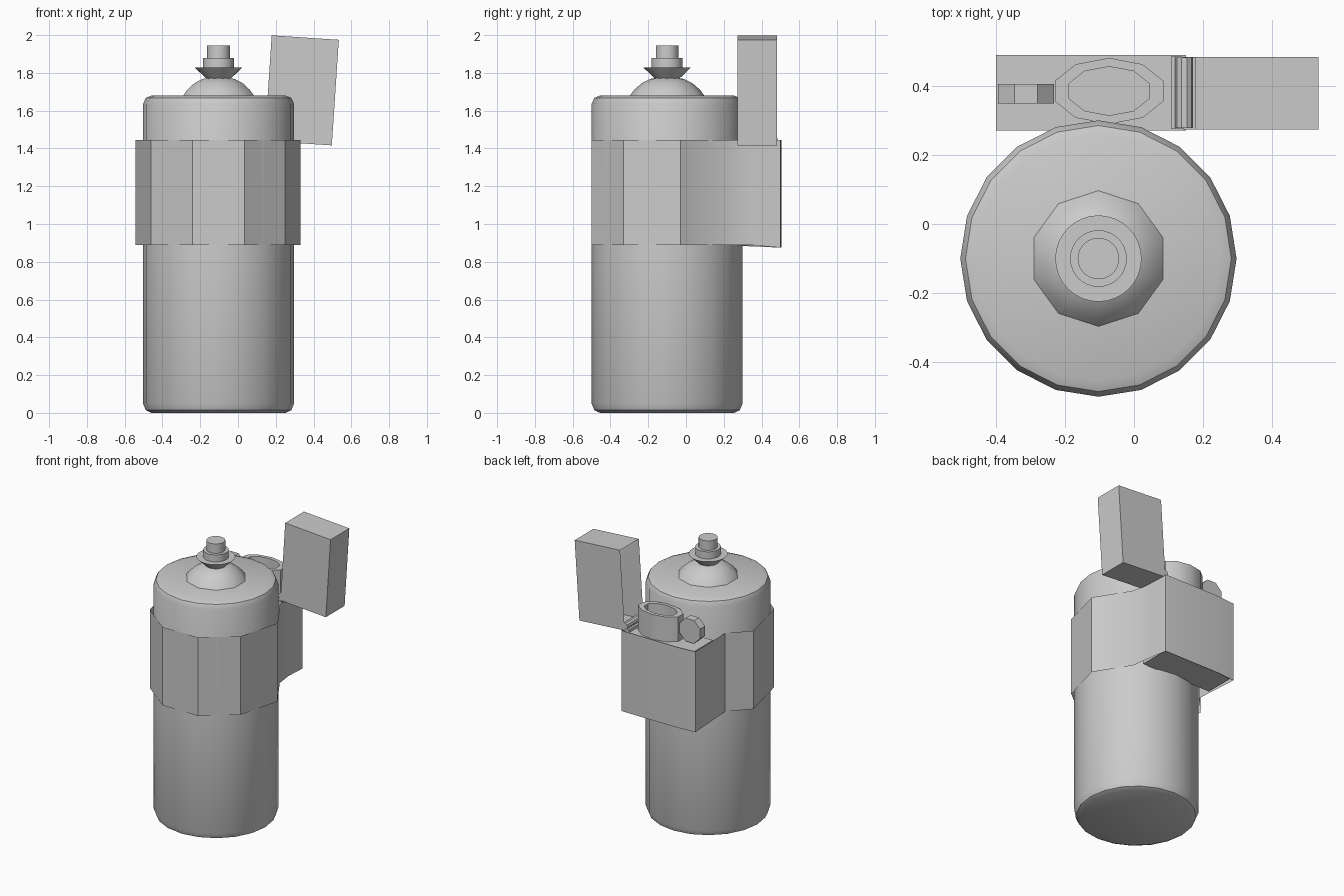
import bpy, bmesh, math
from mathutils import Matrix

if "Cube" in bpy.data.objects:
    bpy.data.objects.remove(bpy.data.objects["Cube"], do_unlink=True)

GREY = 0.6
mat = bpy.data.materials.new("plain grey")
mat.use_nodes = True
mat.diffuse_color = (GREY, GREY, GREY, 1)
mat.node_tree.nodes["Principled BSDF"].inputs["Base Color"].default_value = (GREY, GREY, GREY, 1)


def finish(name, bm, recalc=True):
    if recalc:
        bmesh.ops.recalc_face_normals(bm, faces=bm.faces)
    mesh = bpy.data.meshes.new(name)
    bm.to_mesh(mesh)
    bm.free()
    mesh.materials.append(mat)
    obj = bpy.data.objects.new(name, mesh)
    bpy.context.collection.objects.link(obj)
    bpy.ops.object.select_all(action='DESELECT')
    obj.select_set(True)
    bpy.context.view_layer.objects.active = obj
    bpy.ops.object.shade_smooth_by_angle(angle=math.radians(30))
    return obj


def lathe(name, profile, sides, centre, squash=1.0):
    """Stack rings of (radius, height) and cap both ends."""
    bm = bmesh.new()
    rings = []
    for r, z in profile:
        angles = [math.pi / 2 + math.tau * i / sides for i in range(sides)]
        rings.append([bm.verts.new((centre[0] + r * math.cos(a),
                                    centre[1] + r * squash * math.sin(a), z)) for a in angles])
    for low, high in zip(rings, rings[1:]):
        for i in range(sides):
            j = (i + 1) % sides
            bm.faces.new((low[i], low[j], high[j], high[i]))
    bm.faces.new(rings[0][::-1])
    bm.faces.new(rings[-1])
    return finish(name, bm)


def box_mesh(low, high):
    bm = bmesh.new()
    bmesh.ops.create_cube(bm, size=1)
    for v in bm.verts:
        v.co = [low[k] + (v.co[k] + 0.5) * (high[k] - low[k]) for k in range(3)]
    return bm


def hollow(bm, normal_axis, sign, wall, depth):
    """Inset the face on one side and push it inward."""
    face = next(f for f in bm.faces if f.normal[normal_axis] * sign > 0.9)
    inward = -face.normal * depth
    bmesh.ops.inset_region(bm, faces=[face], thickness=wall)
    bmesh.ops.translate(bm, verts=face.verts[:], vec=inward)


def cylinder_y(name, radius, width, sides, centre):
    bm = bmesh.new()
    turn = Matrix.Translation(centre) @ Matrix.Rotation(math.pi / 2, 4, 'X') \
        @ Matrix.Rotation(math.pi / sides, 4, 'Z')
    bmesh.ops.create_cone(bm, cap_ends=True, segments=sides, radius1=radius,
                          radius2=radius, depth=width, matrix=turn)
    return finish(name, bm)


# Spray can and its valve
AXIS = (-0.103, -0.1)
lathe("can_body", [(0.355, 0), (0.385, 0.014), (0.4, 0.05), (0.4, 1.635),
                   (0.385, 1.668), (0.355, 1.68)], 20, AXIS)
lathe("can_dome", [(0.2, 1.675), (0.175, 1.71), (0.135, 1.745),
                   (0.09, 1.768), (0.05, 1.775)], 10, AXIS)
lathe("valve_collar", [(0.065, 1.77), (0.125, 1.828)], 32, AXIS)
lathe("valve_base", [(0.082, 1.82), (0.082, 1.878)], 32, AXIS)
lathe("nozzle", [(0.06, 1.87), (0.06, 1.945)], 32, AXIS)

# Thin strap wrapped around the can and the lighter
outline = [(-0.42, 0.495), (-0.28, 0.505), (0.13, 0.503), (0.155, 0.5), (0.165, 0.33),
           (0.18, 0.21), (0.33, -0.03), (0.25, -0.33), (0.035, -0.5), (-0.24, -0.5),
           (-0.46, -0.33), (-0.542, 0.02), (-0.415, 0.155)]
bm = bmesh.new()
pairs = [(bm.verts.new((x, y, 0.875 if y > 0.45 else 0.89)), bm.verts.new((x, y, 1.445)))
         for x, y in outline]
for a, b in zip(pairs, pairs[1:] + pairs[:1]):
    bm.faces.new((b[0], a[0], a[1], b[1]))
finish("strap", bm, recalc=False)

# Lighter body and open lid
finish("lighter_body", box_mesh((-0.4, 0.27, 0.885), (0.15, 0.49, 1.435)))
bm = box_mesh((-0.178, -0.105, -0.28), (0.178, 0.105, 0.28))
hollow(bm, 0, -1, 0.012, 0.33)
bmesh.ops.transform(bm, verts=bm.verts, matrix=Matrix.Translation((0.3375, 0.378, 1.7075))
                    @ Matrix.Rotation(math.radians(3.8), 4, 'Y'))
finish("lighter_lid", bm)

# Hinge between body and lid
finish("hinge_plate", box_mesh((0.107, 0.275, 1.42), (0.14, 0.485, 1.455)))
cylinder_y("hinge_pin", 0.026, 0.205, 10, (0.145, 0.38, 1.468))

# Wind guard around the flame, hollow at the top
CHIMNEY = (-0.072, 0.385)
lathe("wind_guard", [(0.165, 1.43), (0.165, 1.61), (0.122, 1.61), (0.122, 1.445)],
      10, CHIMNEY, 0.58)

# Striker wheel
cylinder_y("striker_wheel", 0.088, 0.056, 8, (-0.313, 0.377, 1.53))
